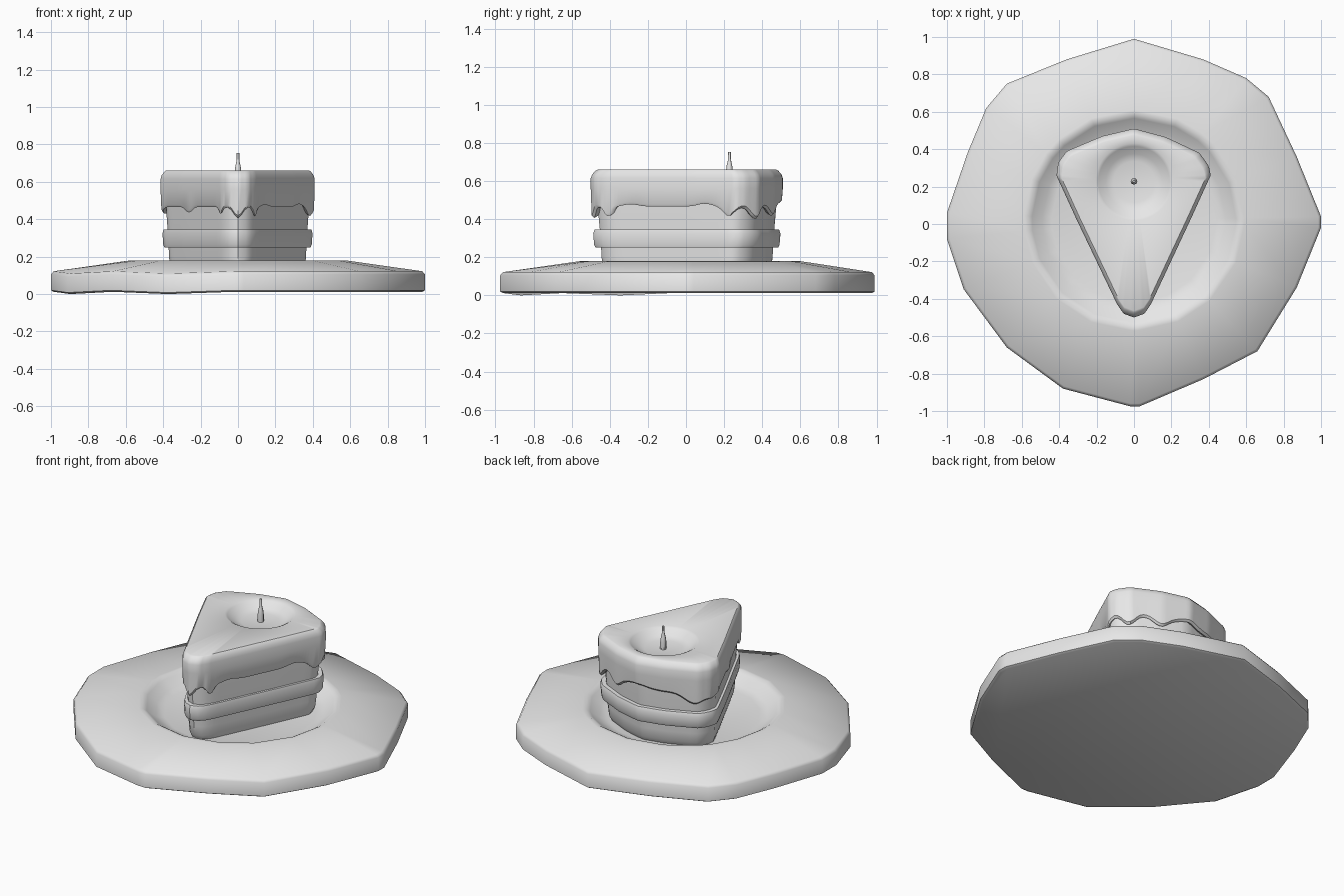
import bpy, bmesh, math
from mathutils import Vector

if "Cube" in bpy.data.objects:
    bpy.data.objects.remove(bpy.data.objects["Cube"], do_unlink=True)

grey = bpy.data.materials.new("light grey")
grey.use_nodes = True
colour = (0.8, 0.8, 0.8, 1)
grey.diffuse_color = colour
grey.node_tree.nodes["Principled BSDF"].inputs["Base Color"].default_value = colour


def loft(name, rings, angle=35, closed=False):
    """Skin a stack of equal-length rings; cap both ends, or join them if closed."""
    bm = bmesh.new()
    loops = [[bm.verts.new(p) for p in ring] for ring in rings]
    pairs = list(zip(loops, loops[1:]))
    if closed:
        pairs.append((loops[-1], loops[0]))
    else:
        bm.faces.new(loops[0])
        bm.faces.new(loops[-1])
    for a, b in pairs:
        for i in range(len(a)):
            j = (i + 1) % len(a)
            bm.faces.new((a[i], a[j], b[j], b[i]))
    bmesh.ops.recalc_face_normals(bm, faces=bm.faces)
    mesh = bpy.data.meshes.new(name)
    bm.to_mesh(mesh)
    bm.free()
    mesh.materials.append(grey)
    obj = bpy.data.objects.new(name, mesh)
    bpy.context.collection.objects.link(obj)
    bpy.ops.object.select_all(action='DESELECT')
    obj.select_set(True)
    bpy.context.view_layer.objects.active = obj
    bpy.ops.object.shade_smooth_by_angle(angle=math.radians(angle))
    return obj


def scaled(outline, s, z, centre=(0, 0.02)):
    cx, cy = centre
    return [(cx + (x - cx) * s, cy + (y - cy) * s, z) for x, y in outline]


def circle(outline, r, z, centre):
    """Circle whose points lie in the same directions as the outline's points."""
    cx, cy = centre
    dirs = [Vector((x - cx, y - cy)).normalized() for x, y in outline]
    return [(cx + d.x * r, cy + d.y * r, z) for d in dirs]


def resample(points, count):
    """Evenly spaced points along a closed outline."""
    pts = [Vector(p) for p in points]
    pts.append(pts[0])
    lengths = [(b - a).length for a, b in zip(pts, pts[1:])]
    step, out = sum(lengths) / count, []
    for i in range(count):
        d, k = i * step, 0
        while d > lengths[k]:
            d -= lengths[k]
            k += 1
        out.append(tuple(pts[k].lerp(pts[k + 1], d / lengths[k])))
    return out


# Plate: irregular hand-cut rim, sloping up to a shallow dish
plate_edge = [(0, .99), (-.36, .88), (-.68, .75), (-.79, .62), (-.89, .38),
              (-1, .06), (-1, -.08), (-.91, -.35), (-.68, -.66), (-.38, -.88),
              (-.02, -.975), (.03, -.975), (.37, -.83), (.66, -.68), (.87, -.34),
              (1, -.02), (1, .04), (.87, .36), (.72, .68), (.6, .78), (.37, .88)]


def sagging(ring):
    low = (7, 9)
    return [(x, y, z - (0.012 if i in low else 0)) for i, (x, y, z) in enumerate(ring)]


mid = (0, 0.02)
plate_rings = [sagging(scaled(plate_edge, s, z))
               for s, z in ((.985, .012), (1, .02), (1, .105), (.985, .122))]
plate_rings += [circle(plate_edge, r, z, mid)
                for r, z in ((.59, .178), (.57, .18), (.545, .165), (.49, .125), (.44, .112))]
loft("plate", plate_rings, 50)

# Wedge outline shared by all the slice layers
wedge = [(0, -.5), (.055, -.48), (.09, -.43), (.2, -.195), (.31, .04), (.41, .26),
         (.4, .31), (.35, .38), (.17, .465), (0, .51), (-.17, .47), (-.36, .39),
         (-.405, .33), (-.415, .26), (-.31, .03), (-.2, -.2), (-.09, -.43), (-.055, -.48)]
slim = resample(wedge, 60)
fine = resample(wedge, 140)

loft("slice_body", [scaled(slim, s, z) for s, z in
                    ((.84, .11), (.875, .14), (.89, .2), (.9, .3), (.925, .44), (.925, .56))])

loft("cream_band", [scaled(slim, s, z) for s, z in
                    ((.88, .25), (.95, .25), (.965, .265), (.975, .325),
                     (.96, .345), (.88, .345))])

# Icing: drips along the lower hem, a soft top edge and a melted hollow
drips = [(0, -.5, .06, .035), (.09, -.42, .055, .03), (-.1, -.42, .04, .03),
         (.4, .23, .05, .045), (.35, .37, .065, .05), (.18, .47, .05, .06),
         (-.34, .4, .06, .08), (-.4, .3, .03, .05), (-.27, -.05, .03, .06),
         (.15, -.3, -.012, .06), (.34, .1, -.015, .06), (0, .51, -.02, .08)]


def hem(x, y):
    z = 0.466
    for dx, dy, depth, width in drips:
        z -= depth * math.exp(-((x - dx) ** 2 + (y - dy) ** 2) / width ** 2)
    return z


def hem_ring(s, lift):
    return [(x, y, hem(px, py) + lift) for (x, y, _), (px, py)
            in zip(scaled(fine, s, 0), fine)]


hollow = (0, 0.225)
icing_rings = [hem_ring(.9, .02), hem_ring(.965, 0), hem_ring(.99, .012)]
icing_rings += [scaled(fine, s, z) for s, z in
                ((1, .56), (1, .615), (.985, .635), (.95, .655), (.93, .66))]
icing_rings += [circle(fine, r, z, hollow) for r, z in
                ((.205, .66), (.19, .652), (.15, .622), (.11, .61))]
loft("icing", icing_rings, 40)

# Wick: slim tapering pin in the hollow
round8 = [(math.cos(i * math.pi / 4), hollow[1] + math.sin(i * math.pi / 4)) for i in range(8)]
loft("wick", [circle(round8, r, z, (0, hollow[1] + .003)) for r, z in
              ((.018, .605), (.018, .655), (.014, .685), (.008, .71), (.007, .753))], 45)
